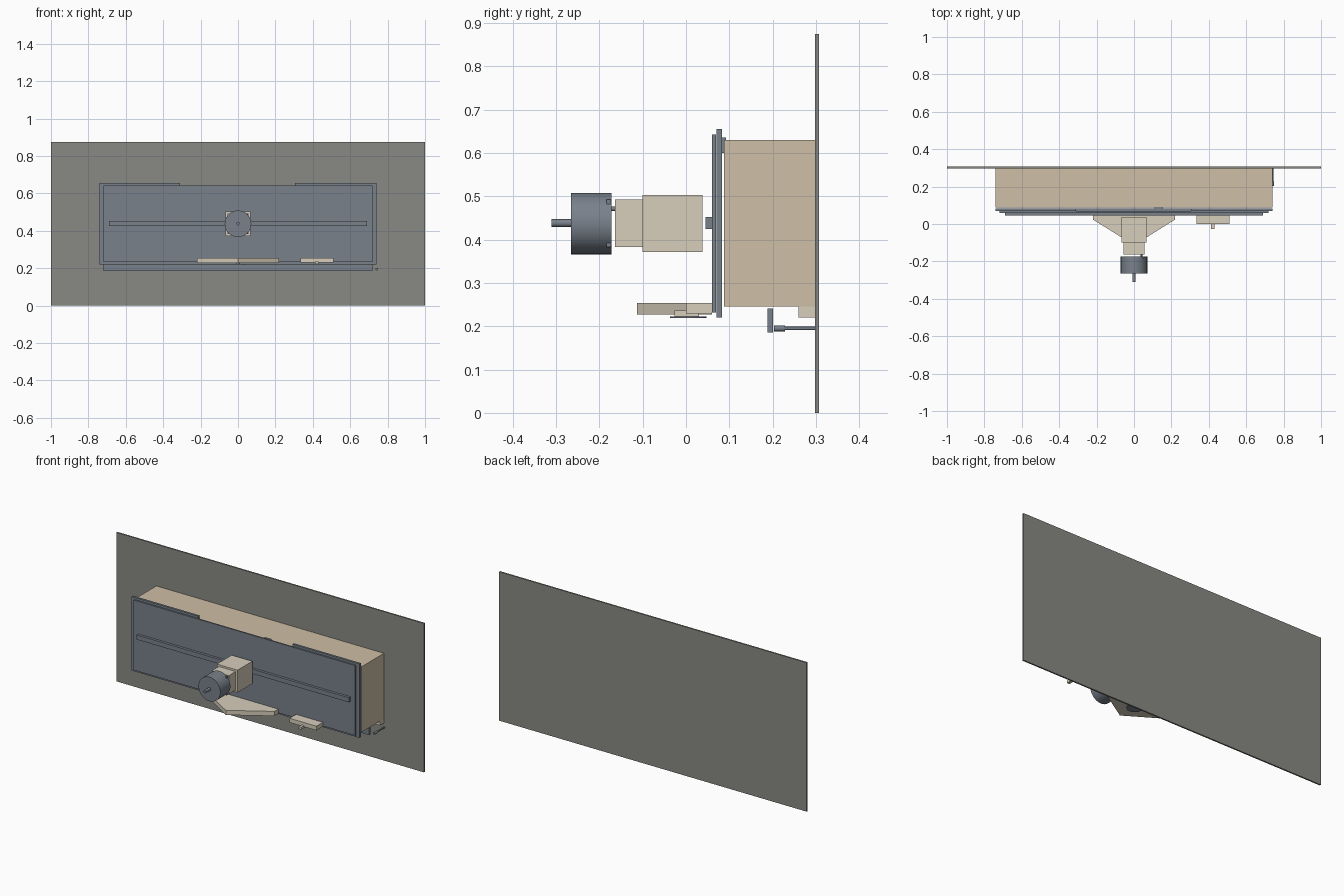
import bpy, bmesh, math

if "Cube" in bpy.data.objects:
    bpy.data.objects.remove(bpy.data.objects["Cube"])


def material(name, rgb):
    m = bpy.data.materials.new(name)
    m.diffuse_color = (*rgb, 1)
    m.use_nodes = True
    m.node_tree.nodes["Principled BSDF"].inputs["Base Color"].default_value = m.diffuse_color
    return m


WOOD = material("wood", (0.62, 0.52, 0.38))
CREAM = material("cream", (0.68, 0.62, 0.50))
STEEL = material("steel", (0.19, 0.22, 0.26))
WALL = material("wall_grey", (0.25, 0.25, 0.23))


def finish(name, bm, mat):
    bmesh.ops.recalc_face_normals(bm, faces=bm.faces)
    me = bpy.data.meshes.new(name)
    bm.to_mesh(me)
    bm.free()
    ob = bpy.data.objects.new(name, me)
    bpy.context.collection.objects.link(ob)
    me.materials.append(mat)
    return ob


def box(name, x, y, z, mat):
    """Box from (min, max) ranges."""
    bm = bmesh.new()
    bmesh.ops.create_cube(bm, size=1)
    for v in bm.verts:
        for i, (lo, hi) in enumerate((x, y, z)):
            v.co[i] = (lo + hi) / 2 + v.co[i] * (hi - lo)
    return finish(name, bm, mat)


def prism(name, pts, offset, mat):
    """Extrude a flat 3D outline along an offset."""
    bm = bmesh.new()
    face = bm.faces.new([bm.verts.new(p) for p in pts])
    ext = bmesh.ops.extrude_face_region(bm, geom=[face], use_keep_orig=True)
    moved = [g for g in ext["geom"] if isinstance(g, bmesh.types.BMVert)]
    bmesh.ops.translate(bm, verts=moved, vec=offset)
    return finish(name, bm, mat)


def rod(name, loc, r, length, mat, along_y=True, sides=32):
    bpy.ops.mesh.primitive_cylinder_add(
        vertices=sides, radius=r, depth=length, location=loc,
        rotation=(math.pi / 2 if along_y else 0, 0, 0))
    ob = bpy.context.object
    ob.name = name
    ob.data.materials.append(mat)
    bpy.ops.object.shade_smooth_by_angle()
    return ob


# wall panel, wooden cabinet and its hanging cleat
box("wall_panel", (-1, 1), (0.298, 0.307), (0, 0.875), WALL)
box("cabinet", (-0.74, 0.74), (0.088, 0.299), (0.245, 0.63), WOOD)
box("rear_cleat", (-0.74, 0.74), (0.26, 0.299), (0.22, 0.246), CREAM)

# notched backing plate, front plate, slide rail
outline = [(-0.74, 0.22), (0.74, 0.22), (0.74, 0.655), (0.305, 0.655),
           (0.305, 0.63), (-0.31, 0.63), (-0.31, 0.655), (-0.74, 0.655)]
prism("backing_plate", [(x, 0.07, z) for x, z in outline], (0, 0.013, 0), STEEL)
box("front_plate", (-0.72, 0.72), (0.06, 0.069), (0.232, 0.643), STEEL)
box("slide_rail", (-0.69, 0.69), (0.045, 0.0605), (0.425, 0.452), STEEL)
box("latch", (0.11, 0.155), (0.082, 0.092), (0.60, 0.636), STEEL)

# motor housing, drum and shaft
box("motor_rear", (-0.067, 0.067), (-0.1, 0.038), (0.371, 0.503), CREAM)
box("motor_front", (-0.055, 0.055), (-0.164, -0.1), (0.383, 0.492), CREAM)
rod("drum", (0, -0.219, 0.437), 0.071, 0.093, STEEL, sides=48)
rod("drum_shaft", (0, -0.286, 0.438), 0.009, 0.048, STEEL)
rod("motor_pin", (0.04, -0.167, 0.471), 0.005, 0.014, STEEL, sides=12)
for z in (0.389, 0.486):
    box("drum_set_screw", (0.045, 0.0545), (-0.184, -0.173), (z - 0.006, z + 0.006), STEEL)

# pointed shelf with a disc underneath
shelf = [(-0.22, 0.06), (-0.22, 0.024), (0, -0.113), (0.22, 0.024), (0.22, 0.06)]
prism("pointed_shelf", [(x, y, 0.227) for x, y in shelf], (0, 0, 0.027), CREAM)
rod("shelf_disc", (0, 0.005, 0.2205), 0.042, 0.004, STEEL, along_y=False)
rod("disc_post", (0, 0.005, 0.225), 0.01, 0.006, STEEL, along_y=False)

# small side bracket with its pin
box("side_bracket", (0.335, 0.51), (0, 0.06), (0.229, 0.254), CREAM)
box("bracket_tab", (0.413, 0.43), (-0.026, 0.03), (0.222, 0.236), CREAM)

# lower bar and the stepped bolt behind its end
box("lower_bar", (-0.72, 0.72), (0.188, 0.201), (0.186, 0.241), STEEL)
rod("bolt_shank", (0.742, 0.255, 0.195), 0.004, 0.09, STEEL, sides=16)
rod("bolt_head", (0.742, 0.216, 0.195), 0.007, 0.026, STEEL, sides=16)
